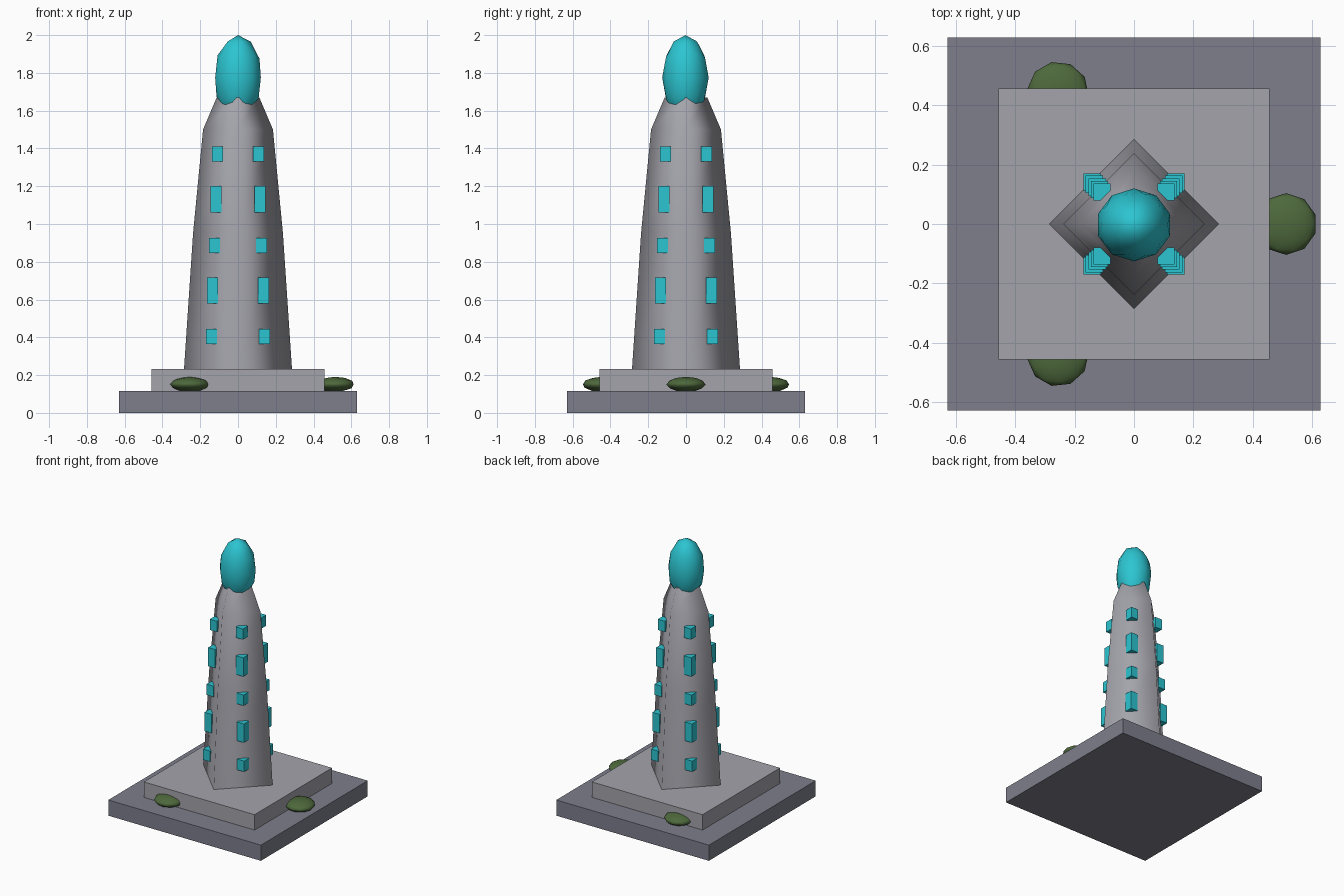
import bpy, math

if "Cube" in bpy.data.objects:
    bpy.data.objects.remove(bpy.data.objects["Cube"])


def mat(name, rgb):
    m = bpy.data.materials.new(name)
    m.diffuse_color = (*rgb, 1)
    m.use_nodes = True
    m.node_tree.nodes["Principled BSDF"].inputs["Base Color"].default_value = m.diffuse_color
    return m


DARK = mat("dark stone", (0.205, 0.21, 0.26))
LIGHT = mat("light stone", (0.37, 0.37, 0.41))
CYAN = mat("glowing cyan", (0.025, 0.56, 0.64))
GREEN = mat("moss green", (0.075, 0.14, 0.045))


def box(name, x, y, z0, z1, half, material):
    bpy.ops.mesh.primitive_cube_add(size=2, location=(x, y, (z0 + z1) / 2))
    o = bpy.context.object
    o.scale = (half, half, (z1 - z0) / 2)
    o.name = name
    o.data.materials.append(material)
    return o


def blob(name, loc, scale, material, turn=0):
    bpy.ops.mesh.primitive_ico_sphere_add(subdivisions=2, radius=1, location=loc,
                                          rotation=(0, 0, turn))
    o = bpy.context.object
    o.scale = scale
    o.name = name
    o.data.materials.append(material)
    bpy.ops.object.shade_smooth()
    return o


# Stepped square base
box("base_slab", 0, 0, 0, 0.117, 0.63, DARK)
box("upper_step", 0, 0, 0.117, 0.232, 0.457, LIGHT)

# Four-sided tapering tower, corners pointing along the axes
rings = [(0.23, 0.286), (0.95, 0.238), (1.50, 0.185), (1.67, 0.113)]
verts = [(r * math.cos(k * math.pi / 2), r * math.sin(k * math.pi / 2), z)
         for z, r in rings for k in range(4)]
faces = [(4 * i + k, 4 * i + (k + 1) % 4, 4 * i + 4 + (k + 1) % 4, 4 * i + 4 + k)
         for i in range(3) for k in range(4)]
faces += [(3, 2, 1, 0), (12, 13, 14, 15)]
me = bpy.data.meshes.new("tower")
me.from_pydata(verts, [], faces)
me.materials.append(LIGHT)
tower = bpy.data.objects.new("tower", me)
bpy.context.collection.objects.link(tower)
for p in me.polygons:
    p.use_smooth = abs(p.normal.z) < 0.9
for e in me.edges:
    a, b = e.vertices
    e.use_edge_sharp = a // 4 == b // 4 and a // 4 in (0, 3)

# Window blocks, five up each face
levels = [(0.365, 0.445, 0.141), (0.578, 0.718, 0.134), (0.847, 0.927, 0.124),
          (1.06, 1.20, 0.116), (1.33, 1.41, 0.108)]
for i, (z0, z1, d) in enumerate(levels):
    for sx in (-1, 1):
        for sy in (-1, 1):
            box(f"window_{i}", sx * d, sy * d, z0, z1, 0.029, CYAN)

# Crystal on top
blob("crystal_top", (0, -0.003, 1.775), (0.127, 0.123, 0.225), CYAN)

# Three moss clumps around the step
for k in range(3):
    a = k * math.tau / 3
    blob(f"moss_clump_{k}", (0.513 * math.cos(a), 0.513 * math.sin(a), 0.151),
         (0.104, 0.104, 0.04), GREEN, a)
